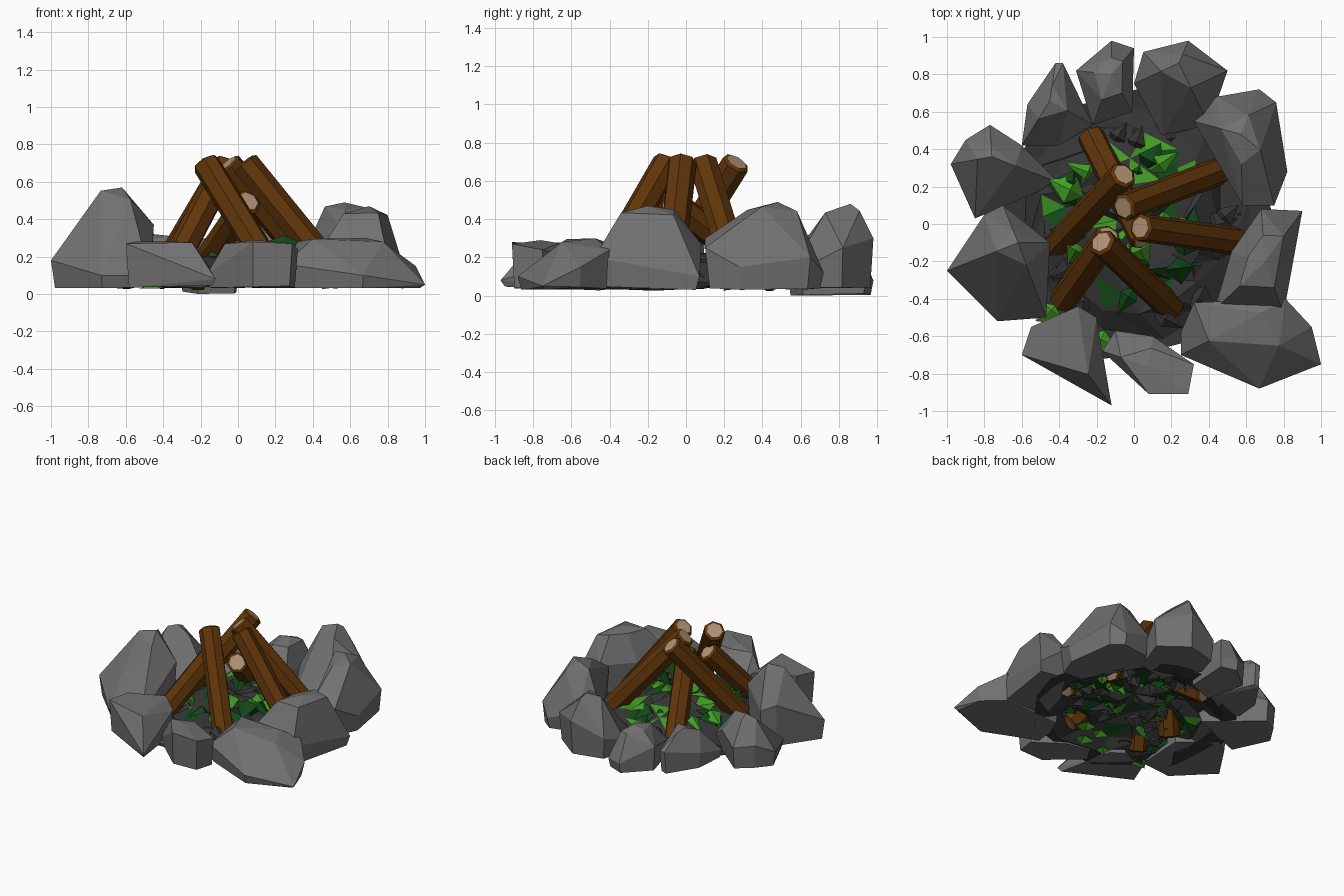
import bpy, bmesh, math, random
from mathutils import Vector

if "Cube" in bpy.data.objects:
    bpy.data.objects.remove(bpy.data.objects["Cube"])
random.seed(11)


def material(name, rgb):
    m = bpy.data.materials.new(name)
    m.diffuse_color = (*rgb, 1)
    m.use_nodes = True
    m.node_tree.nodes["Principled BSDF"].inputs["Base Color"].default_value = m.diffuse_color
    return m


STONE = material("stone grey", (0.165, 0.165, 0.165))
ASH = material("ash dark grey", (0.036, 0.036, 0.036))
BARK = material("bark brown", (0.118, 0.036, 0.003))
WOOD = material("cut wood tan", (0.43, 0.29, 0.185))
LEAF = material("bright leaf green", (0.055, 0.34, 0.018))
DARK_LEAF = material("dark leaf green", (0.006, 0.066, 0.009))


def finish(bm, name, mats):
    mesh = bpy.data.meshes.new(name)
    bm.to_mesh(mesh)
    bm.free()
    ob = bpy.data.objects.new(name, mesh)
    bpy.context.collection.objects.link(ob)
    for m in mats:
        mesh.materials.append(m)
    return ob


# Faceted stone: hull of a foot ring, a widest ring (x, y, z) and a crown
def stone(name, outline, height, peak, crown=0.5, foot=0.03):
    bm = bmesh.new()
    n = len(outline)
    c = Vector((sum(p[0] for p in outline) / n, sum(p[1] for p in outline) / n))
    pk = Vector(peak)
    for i, (x, y, z) in enumerate(outline):
        p = Vector((x, y))
        b = c.lerp(p, 0.93)
        bm.verts.new((b.x, b.y, foot + random.uniform(0, 0.02)))
        bm.verts.new((x, y, z))
        if i % 2 == 0 or n < 6:
            t = pk.lerp(p, crown)
            bm.verts.new((t.x, t.y, height * random.uniform(0.88, 0.97)))
    bm.verts.new((pk.x, pk.y, height))
    res = bmesh.ops.convex_hull(bm, input=bm.verts[:])
    junk = {g for g in res["geom_interior"] + res["geom_unused"]
            if isinstance(g, bmesh.types.BMVert)}
    bmesh.ops.delete(bm, geom=list(junk), context='VERTS')
    bmesh.ops.dissolve_limit(bm, angle_limit=math.radians(13),
                             verts=bm.verts[:], edges=bm.edges[:])
    bmesh.ops.recalc_face_normals(bm, faces=bm.faces[:])
    finish(bm, name, [STONE])


stone("stone_left_back", [(-.98, .32, .15), (-.9, .45, .22), (-.77, .53, .2),
                          (-.6, .42, .25), (-.4, .22, .1), (-.85, .03, .1)],
      .4, (-.76, .36), .35)
stone("stone_back_left", [(-.6, .42, .1), (-.57, .64, .15), (-.42, .86, .2),
                          (-.38, .86, .2), (-.22, .53, .08), (-.4, .42, .1)],
      .32, (-.45, .66), .4)
stone("stone_back", [(-.31, .82, .2), (-.12, .98, .08), (0, .94, .08),
                     (-.01, .6, .15), (-.22, .53, .12)], .31, (-.12, .8), .5, 0)
stone("stone_back_right", [(0, .75, .15), (.05, .92, .2), (.29, .98, .3),
                           (.5, .82, .25), (.4, .53, .1), (.15, .47, .08)],
      .48, (.24, .86), .4)
stone("stone_right_back", [(.32, .55, .15), (.44, .68, .2), (.67, .72, .12),
                           (.76, .65, .2), (.82, .28, .15), (.75, .1, .25),
                           (.58, .1, .3)], .49, (.57, .48), .42)
stone("stone_right", [(.68, .08, .27), (.9, .07, .1), (.8, -.48, .2),
                      (.43, -.46, .22), (.52, -.15, .25)], .47, (.7, -.2), .5)
stone("stone_front_right", [(.25, -.58, .18), (.32, -.42, .28), (.81, -.4, .24),
                            (.95, -.55, .15), (1, -.75, .05), (.67, -.88, .1),
                            (.25, -.7, .16)], .31, (.55, -.55), .5)
stone("stone_front", [(-.17, -.68, .1), (-.1, -.57, .12), (.1, -.6, .2),
                      (.32, -.75, .24), (.29, -.91, .27), (.08, -.91, .28)],
      .29, (.08, -.76), .6)
stone("stone_front_left", [(-.6, -.7, .27), (-.55, -.55, .28), (-.3, -.44, .28),
                           (-.2, -.5, .22), (-.12, -.97, .08)], .295, (-.4, -.6), .55)
stone("stone_left", [(-1, -.25, .18), (-.8, .05, .35), (-.7, .1, .3),
                     (-.45, -.1, .37), (-.47, -.5, .1), (-.73, -.52, .1)],
      .57, (-.62, -.1), .3)


# Seven-sided log from foot to top, bark lip around pale cut ends
def log(name, foot, top, r=0.076):
    foot, top = Vector(foot), Vector(top)
    axis = top - foot
    bm = bmesh.new()
    bmesh.ops.create_cone(bm, cap_ends=True, segments=7, radius1=r, radius2=r,
                          depth=axis.length)
    bm.normal_update()
    caps = [f for f in bm.faces if abs(f.normal.z) > 0.9]
    bmesh.ops.inset_individual(bm, faces=caps, thickness=0.02, depth=0.012)
    for f in caps:
        f.material_index = 1
    ob = finish(bm, name, [BARK, WOOD])
    ob.rotation_euler = axis.to_track_quat('Z', 'Y').to_euler()
    ob.location = (foot + top) / 2


log("log_left", (-.42, -.12, .08), (-.06, .26, .69))
log("log_front", (.2, -.45, .09), (-.17, -.1, .695))
log("log_back", (-.23, .47, .08), (.05, -.08, .49))
log("log_front_left", (-.38, -.41, .08), (-.14, -.07, .54))
log("log_back_right", (.45, .28, .08), (-.05, .09, .69))
log("log_right", (.54, -.09, .08), (.04, -.02, .695))

# Crumpled, slightly domed ash bed running under the stones, some leafy faces
SEG, RINGS, STEP = 16, 6, 0.122
bm = bmesh.new()
rings = [[bm.verts.new((0, 0, 0.2))]]
for k in range(1, RINGS + 1):
    ring = []
    for i in range(SEG):
        a = math.tau * (i + 0.5 * (k % 2) + random.uniform(-.35, .35)) / SEG
        r = STEP * k + random.uniform(-.035, .035)
        dome = max(0, 1 - (r / 0.6) ** 2)
        z = 0.025 + 0.12 * dome + random.uniform(0, 0.09) * (1 if k < 5 else 0.35)
        ring.append(bm.verts.new((r * math.cos(a), r * math.sin(a), z)))
    rings.append(ring)
for i in range(SEG):
    j = (i + 1) % SEG
    bm.faces.new((rings[0][0], rings[1][i], rings[1][j]))
    for k in range(1, RINGS):
        a, b, c, d = rings[k][i], rings[k + 1][i], rings[k + 1][j], rings[k][j]
        bm.faces.new((a, b, c))
        bm.faces.new((a, c, d))
for f in bm.faces:
    r = f.calc_center_median().xy.length
    if r < 0.5 and random.random() < 0.3:
        f.material_index = random.choice((1, 2, 2))
finish(bm, "ash_bed", [ASH, LEAF, DARK_LEAF])


# Folded pointed blades scattered through the bed
def blades(name, count, rmin, rmax, z, length, lift, mats):
    bm = bmesh.new()
    for _ in range(count):
        a = random.uniform(0, math.tau)
        r = math.sqrt(random.uniform(rmin ** 2, rmax ** 2))
        h = a + random.uniform(-.9, .9)
        d = Vector((math.cos(h), math.sin(h), 0))
        s = Vector((-d.y, d.x, 0)) * random.uniform(.04, .08)
        base = Vector((r * math.cos(a), r * math.sin(a), z * random.uniform(.6, 1.2)))
        size = length * random.uniform(.7, 1.2)
        up = Vector((0, 0, random.uniform(0.2, 1) * lift))
        mid = base + d * size * 0.4 + up
        tip = base + d * size + up * 0.3
        v = [bm.verts.new(p) for p in (base, mid + s, tip, mid - s,
                                       mid + Vector((0, 0, .03)))]
        m = random.randrange(len(mats))
        for q in ((0, 4, 1), (1, 4, 2), (2, 4, 3), (3, 4, 0)):
            f = bm.faces.new([v[i] for i in reversed(q)])
            f.material_index = m
    finish(bm, name, mats)


blades("leaves", 24, 0.05, 0.34, 0.14, 0.2, 0.13, [LEAF, DARK_LEAF, DARK_LEAF])
blades("low_leaves", 14, 0.3, 0.6, 0.04, 0.14, 0.01, [LEAF, DARK_LEAF])
blades("ash_flakes", 30, 0.1, 0.5, 0.09, 0.17, 0.08, [ASH])
